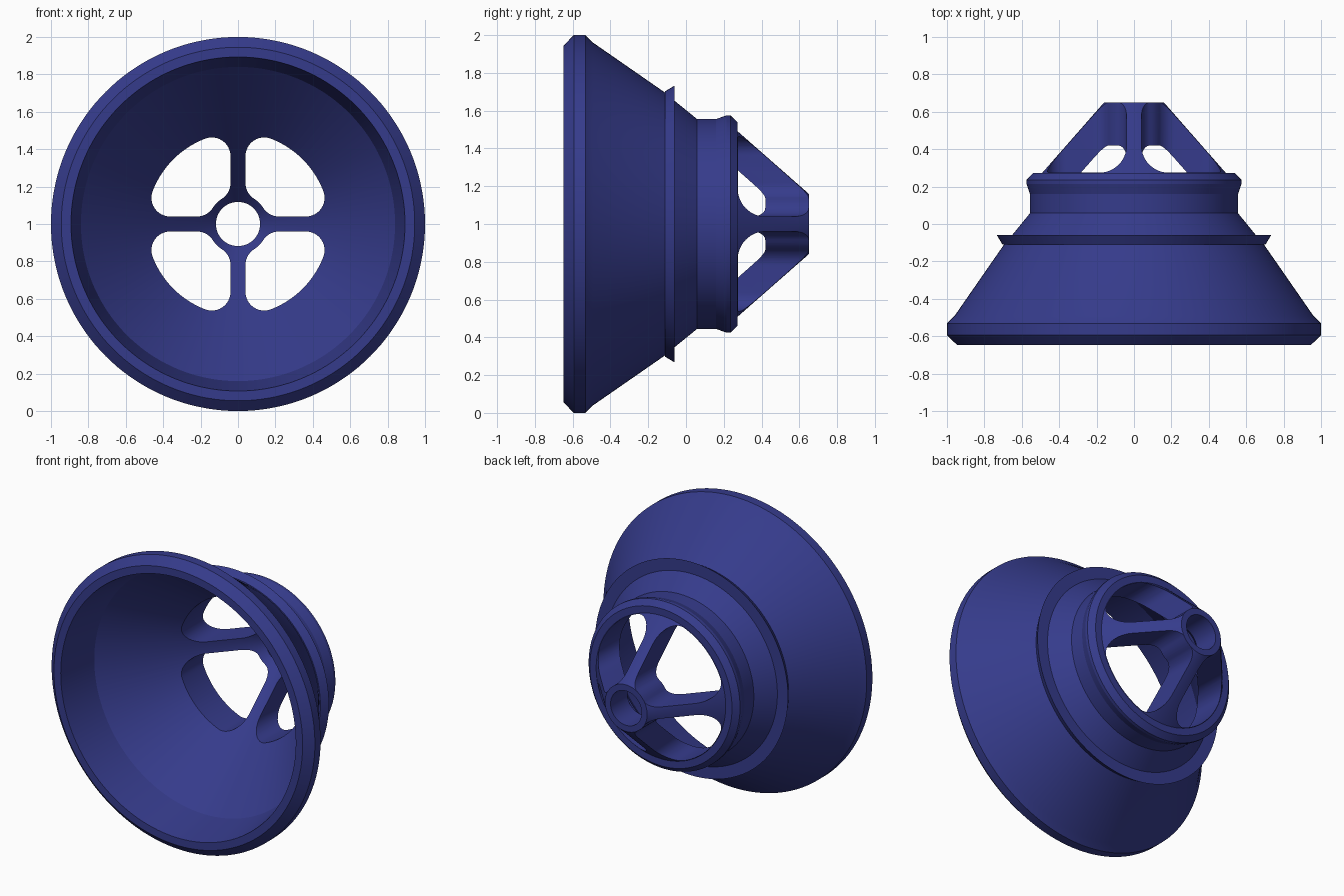
import bpy, bmesh, math
from mathutils import Vector

if "Cube" in bpy.data.objects:
    bpy.data.objects.remove(bpy.data.objects["Cube"])

blue = bpy.data.materials.new("deep blue")
blue.diffuse_color = (0.036, 0.044, 0.26, 1)
blue.use_nodes = True
blue.node_tree.nodes["Principled BSDF"].inputs["Base Color"].default_value = blue.diffuse_color
CENTRE_Z = 1.0


def make_object(name, bm):
    bmesh.ops.recalc_face_normals(bm, faces=bm.faces)
    mesh = bpy.data.meshes.new(name)
    bm.to_mesh(mesh)
    bm.free()
    mesh.materials.append(blue)
    obj = bpy.data.objects.new(name, mesh)
    bpy.context.collection.objects.link(obj)
    return obj


def lathe(name, profile, segments=144):
    """Revolve a closed (radius, y) profile around the horizontal y axis."""
    bm = bmesh.new()
    rings = []
    for i in range(segments):
        a = 2 * math.pi * i / segments
        rings.append([bm.verts.new((r * math.cos(a), y, CENTRE_Z + r * math.sin(a)))
                      for r, y in profile])
    n = len(profile)
    for i in range(segments):
        p, q = rings[i], rings[(i + 1) % segments]
        for j in range(n):
            k = (j + 1) % n
            bm.faces.new((p[j], p[k], q[k], q[j]))
    return make_object(name, bm)


def arc(cx, cy, radius, start, end, steps):
    return [(cx + radius * math.cos(start + (end - start) * i / steps),
             cy + radius * math.sin(start + (end - start) * i / steps))
            for i in range(steps + 1)]


def window_outline(half_spoke=0.04, hub=0.16, outer=0.489, f=0.1):
    """Rounded window between two spokes, in the first quadrant."""
    u = half_spoke + f
    v_in = math.sqrt((hub + f) ** 2 - u ** 2)
    v_out = math.sqrt((outer - f) ** 2 - u ** 2)
    lo, hi = math.atan2(u, v_out), math.atan2(v_out, u)
    in_lo, in_hi = math.atan2(u, v_in), math.atan2(v_in, u)
    pts = arc(v_out, u, f, -math.pi / 2, lo, 12)
    pts += arc(0, 0, outer, lo, hi, 20)[1:-1]
    pts += arc(u, v_out, f, hi, math.pi, 12)
    pts += arc(u, v_in, f, math.pi, math.pi + in_hi, 10)
    pts += arc(0, 0, hub, in_hi, in_lo, 4)[1:-1]
    pts += arc(v_in, u, f, math.pi + in_lo, 1.5 * math.pi, 10)
    return pts


# Flared cup with collar, neck and hollow conical hub
body = lathe("flared_cup", [
    (0.893, -0.648), (0.945, -0.648), (1.0, -0.594), (1.0, -0.532), (0.96, -0.492),
    (0.695, -0.11), (0.703, -0.11), (0.733, -0.06), (0.652, -0.06),   # collar
    (0.556, 0.058), (0.556, 0.16), (0.575, 0.215), (0.575, 0.235), (0.54, 0.272),  # neck
    (0.492, 0.272), (0.16, 0.65), (0.118, 0.65), (0.118, 0.468),      # hub and bore
    (0.84, -0.36)])                                                   # inner wall

# Four windows cut through, leaving the spokes
bm = bmesh.new()
for k in range(4):
    c, s = math.cos(k * math.pi / 2), math.sin(k * math.pi / 2)
    verts = [bm.verts.new((x * c - z * s, -0.3, CENTRE_Z + x * s + z * c))
             for x, z in window_outline()]
    face = bm.faces.new(verts)
    ext = bmesh.ops.extrude_face_region(bm, geom=[face])
    bmesh.ops.translate(bm, vec=Vector((0, 1.2, 0)),
                        verts=[g for g in ext["geom"] if isinstance(g, bmesh.types.BMVert)])
cutter = make_object("window_cutter", bm)
cutter.hide_render = True

cut = body.modifiers.new("windows", 'BOOLEAN')
cut.operation = 'DIFFERENCE'
cut.solver = 'EXACT'
cut.object = cutter
bpy.context.view_layer.objects.active = body
body.select_set(True)
cutter.select_set(False)
bpy.ops.object.modifier_apply(modifier=cut.name)
bpy.data.objects.remove(cutter)
bpy.ops.object.shade_smooth_by_angle(angle=math.radians(14))
